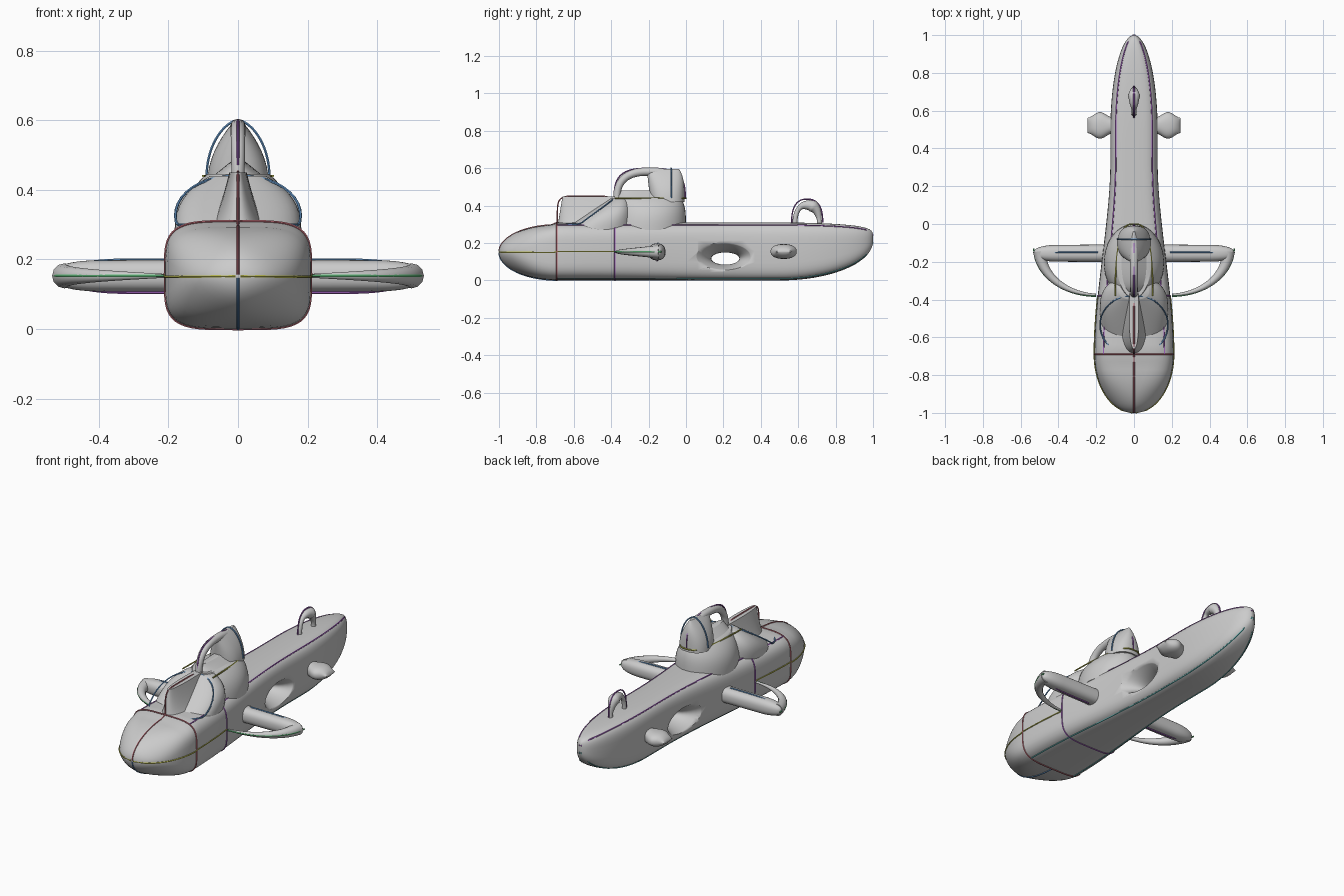
import bpy, bmesh, math
from math import sin, cos, pi, sqrt

if "Cube" in bpy.data.objects:
    bpy.data.objects.remove(bpy.data.objects["Cube"])


def finish(ob):
    bpy.ops.object.select_all(action='DESELECT')
    ob.select_set(True)
    bpy.context.view_layer.objects.active = ob
    bpy.ops.object.shade_smooth_by_angle(angle=math.radians(50))
    return ob


def power(v, e):
    return math.copysign(abs(v) ** e, v)


def section(a, ru, lo, hi, p):
    """Point at angle a on a rounded-square section."""
    return (ru * power(cos(a), 2 / p),
            (lo + hi) / 2 + (hi - lo) / 2 * power(sin(a), 2 / p))


def loft(name, axis, stations, cu=0, n=40):
    """Skins sections (position, radius, low, high, squareness) along an axis."""
    bm = bmesh.new()
    rings = []
    for pos, *sec in stations:
        ring = []
        for k in range(n):
            u, v = section(2 * pi * k / n, *sec)
            co = [u + cu, v]
            co.insert(axis, pos)
            ring.append(bm.verts.new(co))
        rings.append(ring)
    for r, q in zip(rings, rings[1:]):
        for k in range(n):
            bm.faces.new((r[k], r[(k + 1) % n], q[(k + 1) % n], q[k]))
    bm.faces.new(rings[0])
    bm.faces.new(rings[-1])
    bmesh.ops.recalc_face_normals(bm, faces=bm.faces)
    me = bpy.data.meshes.new(name)
    bm.to_mesh(me)
    bm.free()
    ob = bpy.data.objects.new(name, me)
    bpy.context.collection.objects.link(ob)
    return finish(ob)


def tube(name, pts, radius, mat=None, res=4):
    """Round bar through points; radius is a function of 0..1 along it."""
    cu = bpy.data.curves.new(name, 'CURVE')
    cu.dimensions = '3D'
    cu.bevel_depth = 1
    cu.bevel_resolution = res
    cu.use_fill_caps = True
    sp = cu.splines.new('POLY')
    sp.points.add(len(pts) - 1)
    for i, (pt, co) in enumerate(zip(sp.points, pts)):
        pt.co = (*co, 1)
        pt.radius = radius(i / (len(pts) - 1))
    ob = bpy.data.objects.new(name, cu)
    bpy.context.collection.objects.link(ob)
    bpy.ops.object.select_all(action='DESELECT')
    ob.select_set(True)
    bpy.context.view_layer.objects.active = ob
    bpy.ops.object.convert(target='MESH')
    ob = finish(bpy.context.object)
    if mat:
        ob.data.materials.append(mat)


def line(name, mat, fn, n=20):
    tube(name, [fn(i / n) for i in range(n + 1)], lambda t: .004, mats[mat], 1)


def arch(y, z, ry, rz, p=2):
    """Arch in the centre plane, front foot to back foot."""
    return lambda t: (0, y - ry * power(cos(pi * t), 2 / p), z + rz * max(sin(pi * t), 0) ** (2 / p))


def mix(a, b, t):
    return a + (b - a) * t


mats = {}
for key, rgb in dict(purple=(.35, .12, .5), teal=(.12, .45, .45), olive=(.45, .45, .08),
                     blue=(.15, .35, .65), red=(.5, .15, .18), green=(.12, .5, .2)).items():
    mats[key] = bpy.data.materials.new(key)
    mats[key].diffuse_color = (*rgb, 1)


def hull_at(y):
    """Hull section: half width, bottom, top, squareness."""
    if y < -.69:
        f = sqrt(max(1 - ((-.69 - y) / .31) ** 2, .001))
        return .21 * f, .152 - .15 * f, .152 + .146 * f, 1.7 + 2.5 * f ** 6
    s = min(max((.35 - y) / 1.04, 0), 1)
    width = .125 + .085 * s * s * (3 - 2 * s)
    f = sqrt(max(1 - max((y - .5) / .5, 0) ** 2, .002))
    return width * f, .21 * (1 - f), .22 + .09 * f ** .4, 2 + 2.2 * f


def on_hull(y, deg):
    x, z = section(math.radians(deg), *hull_at(y))
    return x, y, z


# Hull with closer sections towards both rounded ends
hull = loft("hull", 1, [(y, *hull_at(y)) for y in (-cos(pi * i / 50) for i in range(51))], n=48)

# Flared opening right through the hull
cutter = loft("opening_cutter", 0,
              [(x / 50, .075 + 4 * (x / 50) ** 2, .12 - mix(.035, .11, (x / 10) ** 2),
                .115 + mix(.035, .16, (x / 10) ** 2), 2) for x in range(-10, 11)], .21)
cutter.hide_render = True
cutter.hide_viewport = True
cut = hull.modifiers.new("opening", 'BOOLEAN')
cut.object = cutter
cut.operation = 'DIFFERENCE'
cut.solver = 'EXACT'


def dome(name, z0, z1, width, front, back, lean, top=0, q=2, p=2.4, n=12):
    """Upright rounded body; front leans back and width shrinks with height."""
    rows = []
    for i in range(n + 1):
        t = sin(pi / 2 * i / n)
        rows.append((mix(z0, z1, t), mix(top, width, 1 - t ** q),
                     front + lean * t, back - .03 * t ** 4, p))
    loft(name, 2, rows)


# Canopy lobes with centre ridge, cabin and sail
dome("canopy", .27, .44, .182, -.66, -.28, .26, .08, 3)
dome("canopy_ridge", .27, .45, .1, -.69, -.27, .03, .025, .6)
dome("cabin", .27, .445, .16, -.41, 0, .02, .09, 3, 2)
dome("cabin_roof", .43, .482, .085, -.375, -.03, .03, .02, 1)
dome("sail", .42, .597, .088, -.19, -.008, -.02, .012, 2)


# Bars are round tubes along arches
def bar(name, shape, radius, start=0, end=1, n=24):
    tube(name, [shape(mix(start, end, i / n)) for i in range(n + 1)], radius)


bar("sail_hoop", arch(-.195, .43, .175, .152, 2.6), lambda t: .019 + .004 * t, 0, .6)
bar("tail_fin", arch(.648, .29, .066, .113, 2.5),
    lambda t: .013 + .02 * max(0, 1 - abs(t - .62) / .3))


def rim(t):
    """Front-to-rear sweep of the wing tip."""
    return .2 + .33 * cos(pi / 2 * t), -.13 - .252 * sin(pi / 2 * t), .153


for s, tag in ((1, "right"), (-1, "left")):
    # Wing spar with rounded end, thin swept tip and stabiliser
    loft("wing_" + tag, 0,
         [(s * x, .046 * f, .154 - .047 * f, .154 + .045 * f, 2.4)
          for x, f in [(.1, 1), (.4, .97)] +
          [(.4 + .13 * sin(a / 8), .97 * max(cos(a / 8), .05) ** .7) for a in range(1, 13)]], -.155)
    bar("wing_tip_" + tag,
        lambda t: (s * (rim(t)[0] - .032 * (1 - t)), rim(t)[1] + .008, .153),
        lambda t: mix(.036, .005, t ** .8), .06, 1)
    loft("stabiliser_" + tag, 0,
         [(s * mix(.1, .247, t), .04 + .042 * sin(pi * t) ** 2 * t ** .5,
           .115 + .035 * t ** 6, .195 - .035 * t ** 6, 2.3)
          for t in (i / 12 for i in range(13))], .522)

    # Sketch lines that follow the hull, canopy and wing edges
    def hull_line(name, mat, y0, y1, deg):
        def at(t):
            x, y, z = on_hull(mix(y0, y1, t), deg)
            return s * x, y, z
        line(f"{name}_{tag}", mat, at, 40)

    def ring_line(name, mat, y):
        def at(t):
            x, y2, z = on_hull(y, mix(-90, 90, t))
            return s * x, y2, z
        line(f"{name}_{tag}", mat, at, 24)

    def canopy_edge(t):
        y = -.535 - .155 * cos(pi * t)
        return s * .18 * sin(pi * t) ** .9 if 0 < t < 1 else 0, y, .3 + .14 * max(0, (y + .57) / .19)

    hull_line("deck_line", "purple", -.69, 1, 55)
    hull_line("keel_line", "teal", -.69, 1, -60)
    hull_line("side_line", "olive", -1, -.38, 0)
    ring_line("bulkhead_line", "red", -.69)
    ring_line("frame_line", "purple", -.38)
    line("canopy_line_" + tag, "blue", canopy_edge)
    line("wing_tip_line_" + tag, "green", lambda t: (s * rim(t)[0], *rim(t)[1:]))
    line("wing_top_line_" + tag, "blue", lambda t: (s * mix(.19, .53, t), -.15, .2 - .045 * t ** 5))
    line("wing_lower_line_" + tag, "purple", lambda t: (s * mix(.19, .53, t), -.155, .104 + .05 * t ** 5))
    line("cabin_line_" + tag, "olive",
         lambda t: (s * .1 * max(cos(pi / 2 * t), 0) ** .6, -.38 + .38 * sin(pi / 2 * t), .44))
    line("sail_line_" + tag, "blue",
         lambda t: (s * .09 * max(cos(pi / 2 * t), 0) ** 1.2, -.08, .44 + .16 * sin(pi / 2 * t)))

# Centre lines
line("hoop_line", "purple", arch(-.194, .44, .19, .16, 3), 32)
line("fin_line", "purple", arch(.648, .31, .083, .125, 2.5), 32)
line("ridge_line", "red", arch(-.535, .3, .153, .152, 6), 32)
line("nose_top_line", "red", lambda t: on_hull(mix(-1, -.69, t * t), 90))
line("nose_bottom_line", "blue", lambda t: on_hull(mix(-1, -.69, t * t), -90))

for m in bpy.data.materials:
    if m.users and not m.is_grease_pencil:
        m.use_nodes = True
        m.node_tree.nodes["Principled BSDF"].inputs["Base Color"].default_value = m.diffuse_color
